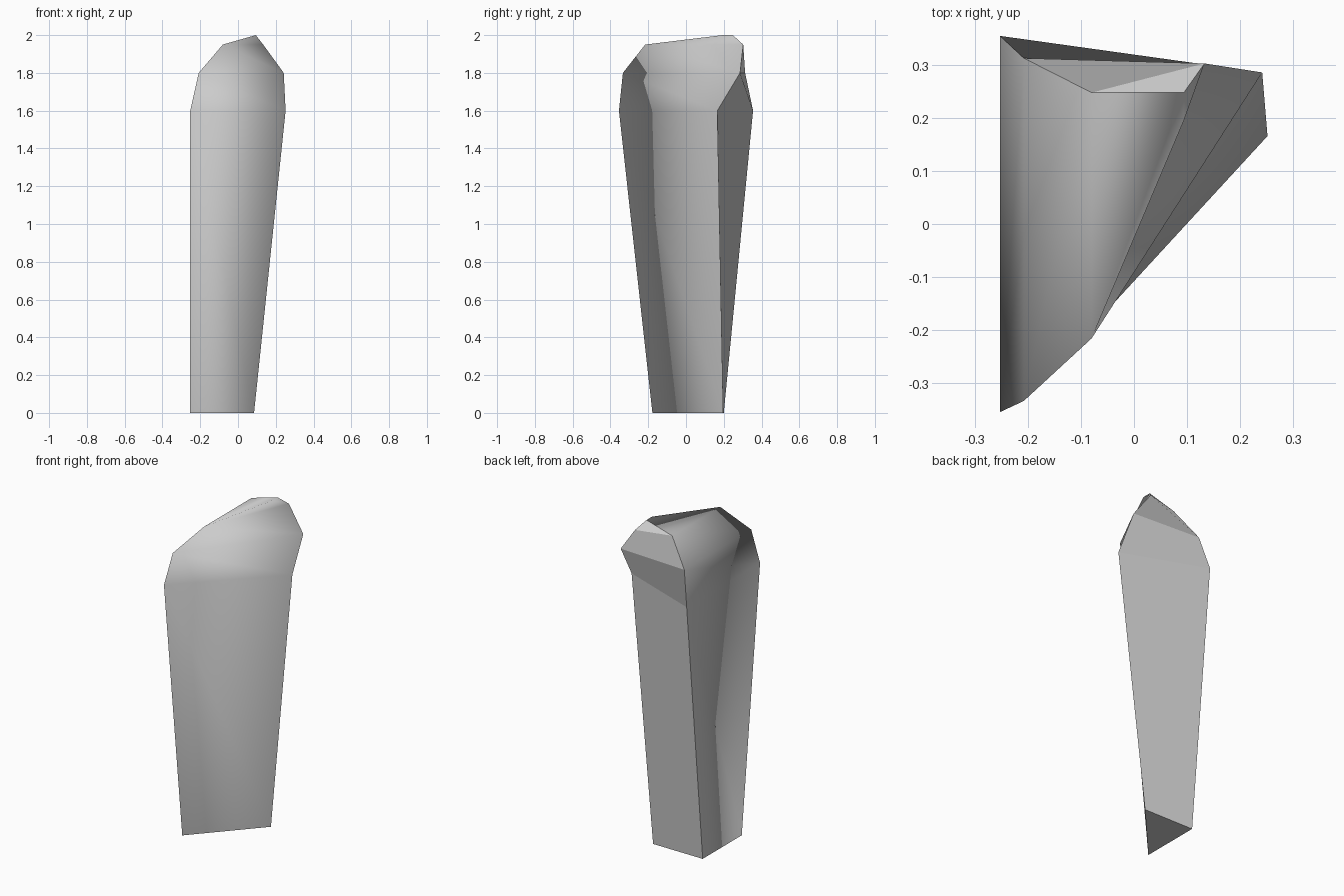
import bpy, bmesh

if "Cube" in bpy.data.objects:
    bpy.data.objects.remove(bpy.data.objects["Cube"])

# Three corner columns of the standing stone, bottom to top
heights = [0.0, 1.6, 1.8, 1.95, 2.0]
back_left = [(-0.253, 0.20), (-0.253, 0.355), (-0.208, 0.313), (-0.08, 0.248), (0.094, 0.248)]
right = [(0.085, 0.197), (0.252, 0.166), (0.242, 0.286), (0.133, 0.303), (0.094, 0.248)]
front_left = [(-0.253, -0.178), (-0.253, -0.355), (-0.208, -0.334), (-0.08, -0.216), (0.094, 0.195)]

bm = bmesh.new()
columns = [[bm.verts.new((x, y, z)) for (x, y), z in zip(col, heights)]
           for col in (back_left, right, front_left)]

# Walls: flat back, softly shaded front and left
for side in range(3):
    p, q = columns[side], columns[(side + 1) % 3]
    for i in range(len(heights) - 1):
        face = bm.faces.new((p[i], p[i + 1], q[i + 1], q[i]))
        face.smooth = side != 0

# Flat foot; the top closes into a short ridge
bm.faces.new([col[0] for col in columns])
bmesh.ops.remove_doubles(bm, verts=bm.verts, dist=0.001)
bmesh.ops.recalc_face_normals(bm, faces=bm.faces)

mesh = bpy.data.meshes.new("standing_stone")
bm.to_mesh(mesh)
bm.free()
stone = bpy.data.objects.new("standing_stone", mesh)
bpy.context.collection.objects.link(stone)
